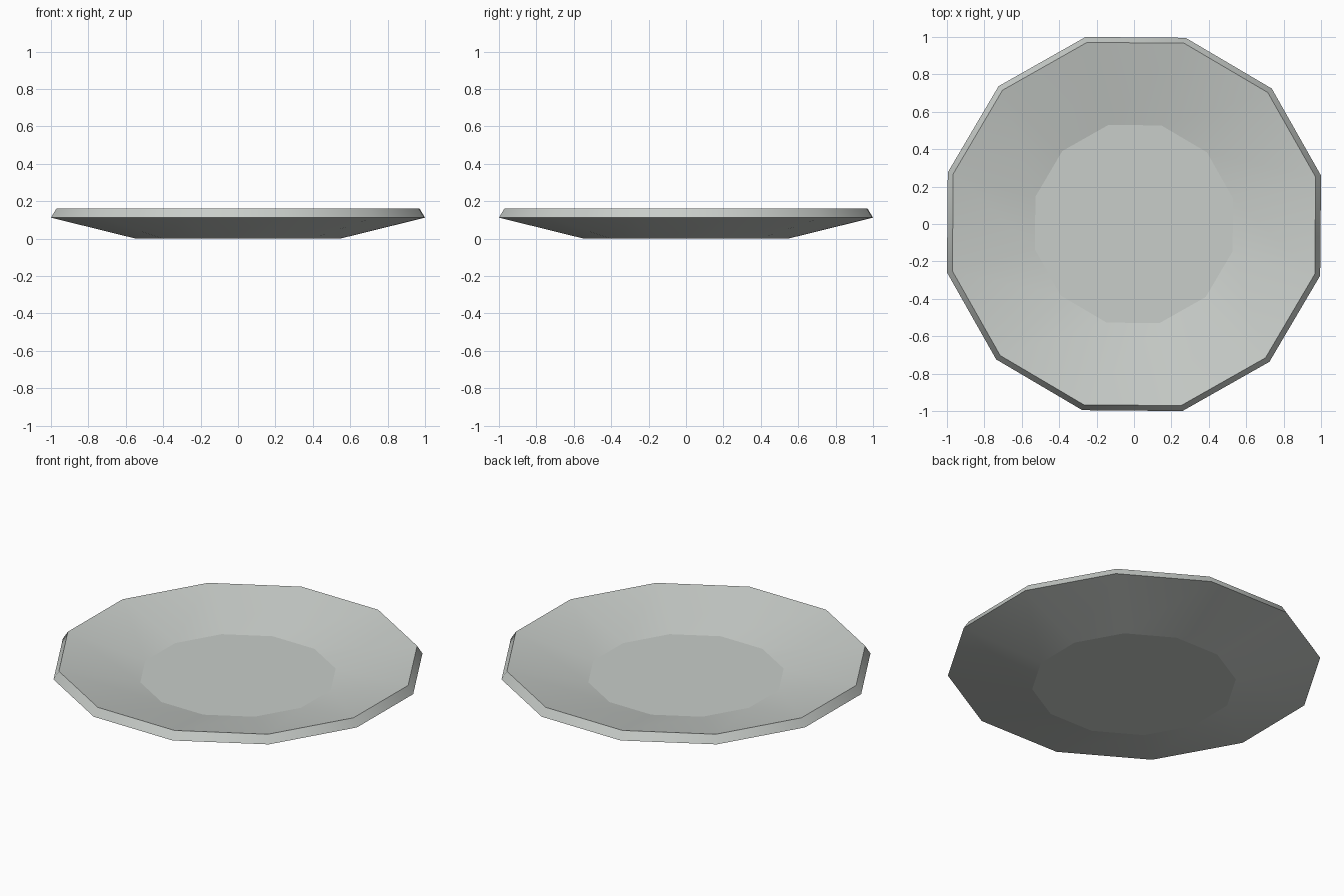
import bpy, bmesh, math

if "Cube" in bpy.data.objects:
    bpy.data.objects.remove(bpy.data.objects["Cube"])

SIDES = 12
OFFSET = math.radians(14.5)

# glaze colour
glaze = bpy.data.materials.new("pale_grey_glaze")
glaze.diffuse_color = (0.58, 0.61, 0.585, 1.0)
glaze.use_nodes = True
glaze.node_tree.nodes["Principled BSDF"].inputs["Base Color"].default_value = glaze.diffuse_color

# profile from underside to floor: radius, height
profile = [(0.565, 0.0), (1.033, 0.112), (1.003, 0.16), (0.547, 0.057)]

bm = bmesh.new()
rings = []
for r, z in profile:
    angles = [OFFSET + i * math.tau / SIDES for i in range(SIDES)]
    rings.append([bm.verts.new((r * math.cos(a), r * math.sin(a), z)) for a in angles])

# outer wall, rim bevel and inner wall: smooth around, sharp between bands
for low, high in zip(rings, rings[1:]):
    for i in range(SIDES):
        j = (i + 1) % SIDES
        bm.faces.new((low[i], low[j], high[j], high[i])).smooth = True

# flat underside and flat floor
bm.faces.new(rings[0][::-1])
bm.faces.new(rings[-1])

# keep every ring edge crisp
for ring in rings:
    for i in range(SIDES):
        bm.edges.get((ring[i], ring[(i + 1) % SIDES])).smooth = False

mesh = bpy.data.meshes.new("plate")
bm.to_mesh(mesh)
bm.free()
mesh.materials.append(glaze)
plate = bpy.data.objects.new("plate", mesh)
bpy.context.collection.objects.link(plate)
